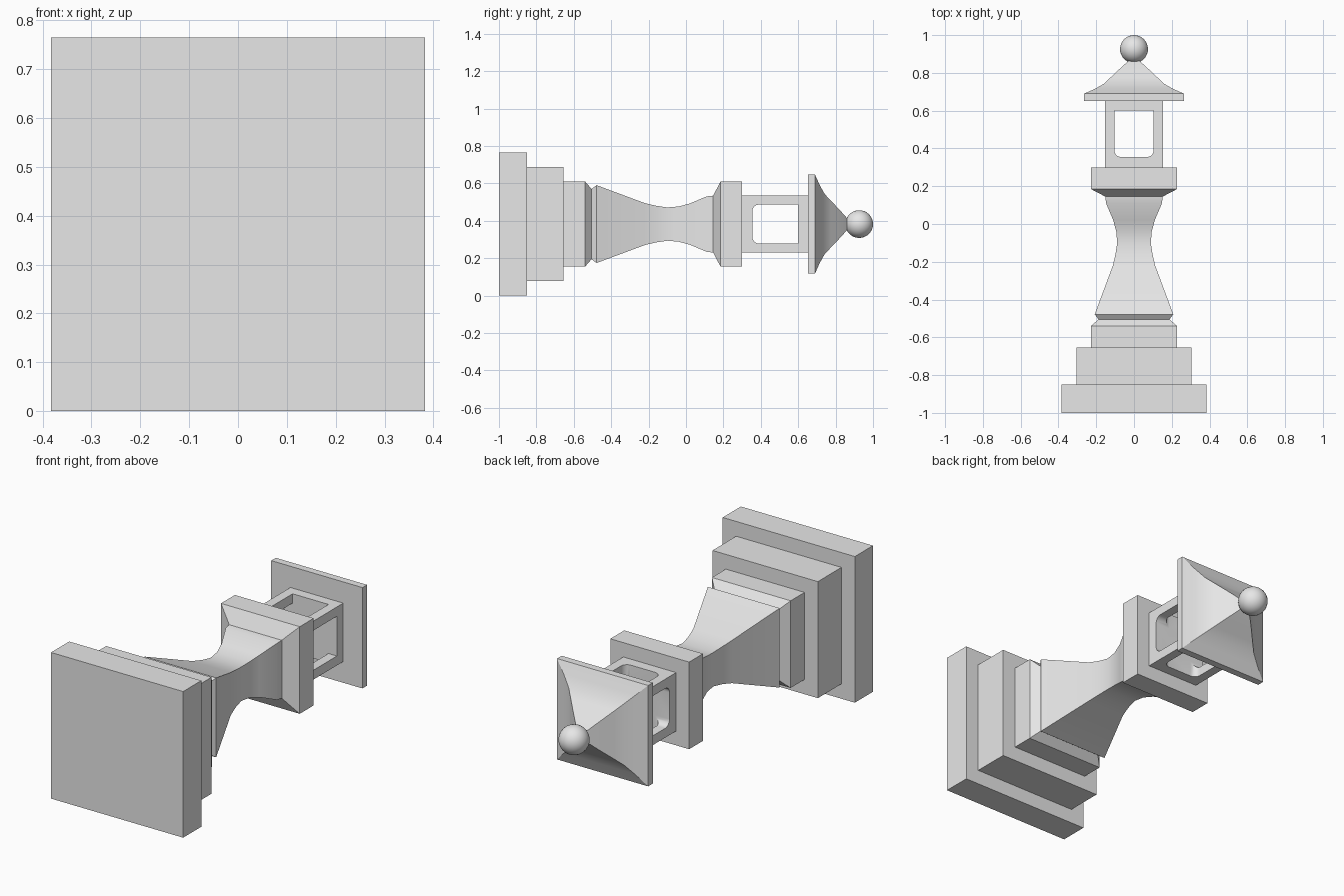
import bpy, bmesh, math
from mathutils import Matrix

MID = 0.3825  # height of the lantern's long axis

cube = bpy.data.objects.get("Cube")
if cube:
    bpy.data.objects.remove(cube, do_unlink=True)

stone = bpy.data.materials.new("grey_stone")
stone.use_nodes = True
stone.diffuse_color = (0.8, 0.8, 0.8, 1)
stone.node_tree.nodes["Principled BSDF"].inputs["Base Color"].default_value = (0.8, 0.8, 0.8, 1)


def finish(name, bm):
    """Turn a bmesh into a stone object centred on the long axis."""
    bmesh.ops.recalc_face_normals(bm, faces=bm.faces)
    mesh = bpy.data.meshes.new(name)
    bm.to_mesh(mesh)
    bm.free()
    mesh.materials.append(stone)
    obj = bpy.data.objects.new(name, mesh)
    obj.location.z = MID
    bpy.context.collection.objects.link(obj)
    return obj


def smooth(obj):
    bpy.ops.object.select_all(action='DESELECT')
    obj.select_set(True)
    bpy.context.view_layer.objects.active = obj
    bpy.ops.object.shade_smooth_by_angle(angle=math.radians(30))


def square_loft(name, profile):
    """Square cross-sections along y, given as (y, half width)."""
    bm = bmesh.new()
    rings = [[bm.verts.new((sx * h, y, sz * h))
              for sx, sz in ((-1, -1), (1, -1), (1, 1), (-1, 1))]
             for y, h in profile]
    for a, b in zip(rings, rings[1:]):
        for i in range(4):
            j = (i + 1) % 4
            bm.faces.new((a[i], a[j], b[j], b[i]))
    bm.faces.new(rings[0])
    bm.faces.new(rings[-1])
    return finish(name, bm)


# Stepped base
square_loft("base_slab", [(-1, 0.3825), (-0.85, 0.3825)])
square_loft("middle_step", [(-0.85, 0.305), (-0.655, 0.305)])
square_loft("upper_step", [(-0.655, 0.228), (-0.54, 0.228), (-0.505, 0.188)])
square_loft("column_foot", [(-0.505, 0.188), (-0.478, 0.208)])

# Waisted column
smooth(square_loft("column", [
    (-0.478, 0.208), (-0.22, 0.112), (-0.16, 0.098), (-0.1, 0.089),
    (-0.04, 0.094), (0.02, 0.11), (0.11, 0.148), (0.145, 0.152)]))

# Platform under the light chamber
square_loft("platform", [(0.145, 0.152), (0.185, 0.228), (0.3, 0.228)])

# Light chamber, with windows cut through in both directions
chamber = square_loft("light_chamber", [(0.3, 0.153), (0.655, 0.153)])


def window_cutter(angle):
    w, low, top, r = 0.104, 0.355, 0.6, 0.035
    outline = [(w, top), (-w, top)]
    for cx, start in ((r - w, math.pi), (w - r, 1.5 * math.pi)):
        for i in range(9):
            a = start + i * math.pi / 16
            outline.append((cx + r * math.cos(a), low + r + r * math.sin(a)))
    bm = bmesh.new()
    face = bm.faces.new([bm.verts.new((x, y, -0.3)) for x, y in outline])
    new = bmesh.ops.extrude_face_region(bm, geom=[face])["geom"]
    bmesh.ops.translate(bm, vec=(0, 0, 0.6),
                        verts=[v for v in new if isinstance(v, bmesh.types.BMVert)])
    bmesh.ops.rotate(bm, verts=bm.verts, matrix=Matrix.Rotation(angle, 3, 'Y'))
    cutter = finish("window_cutter", bm)
    cutter.hide_render = True
    return cutter


for angle in (0, math.pi / 2):
    cutter = window_cutter(angle)
    mod = chamber.modifiers.new("windows", 'BOOLEAN')
    mod.operation = 'DIFFERENCE'
    mod.solver = 'EXACT'
    mod.object = cutter
    bpy.context.view_layer.objects.active = chamber
    bpy.ops.object.modifier_apply(modifier=mod.name)
    bpy.data.objects.remove(cutter, do_unlink=True)
smooth(chamber)

# Roof with a flat eave and a concave hipped top
square_loft("eave", [(0.652, 0.264), (0.69, 0.264)])
smooth(square_loft("roof", [
    (0.69, 0.264), (0.716, 0.206), (0.742, 0.16), (0.775, 0.125),
    (0.815, 0.083), (0.845, 0.05), (0.862, 0.03)]))

# Round finial
bm = bmesh.new()
bmesh.ops.create_uvsphere(bm, u_segments=32, v_segments=16, radius=0.074)
bmesh.ops.rotate(bm, verts=bm.verts, matrix=Matrix.Rotation(math.pi / 2, 3, 'X'))
bmesh.ops.translate(bm, verts=bm.verts, vec=(0, 0.926, 0))
smooth(finish("finial", bm))
